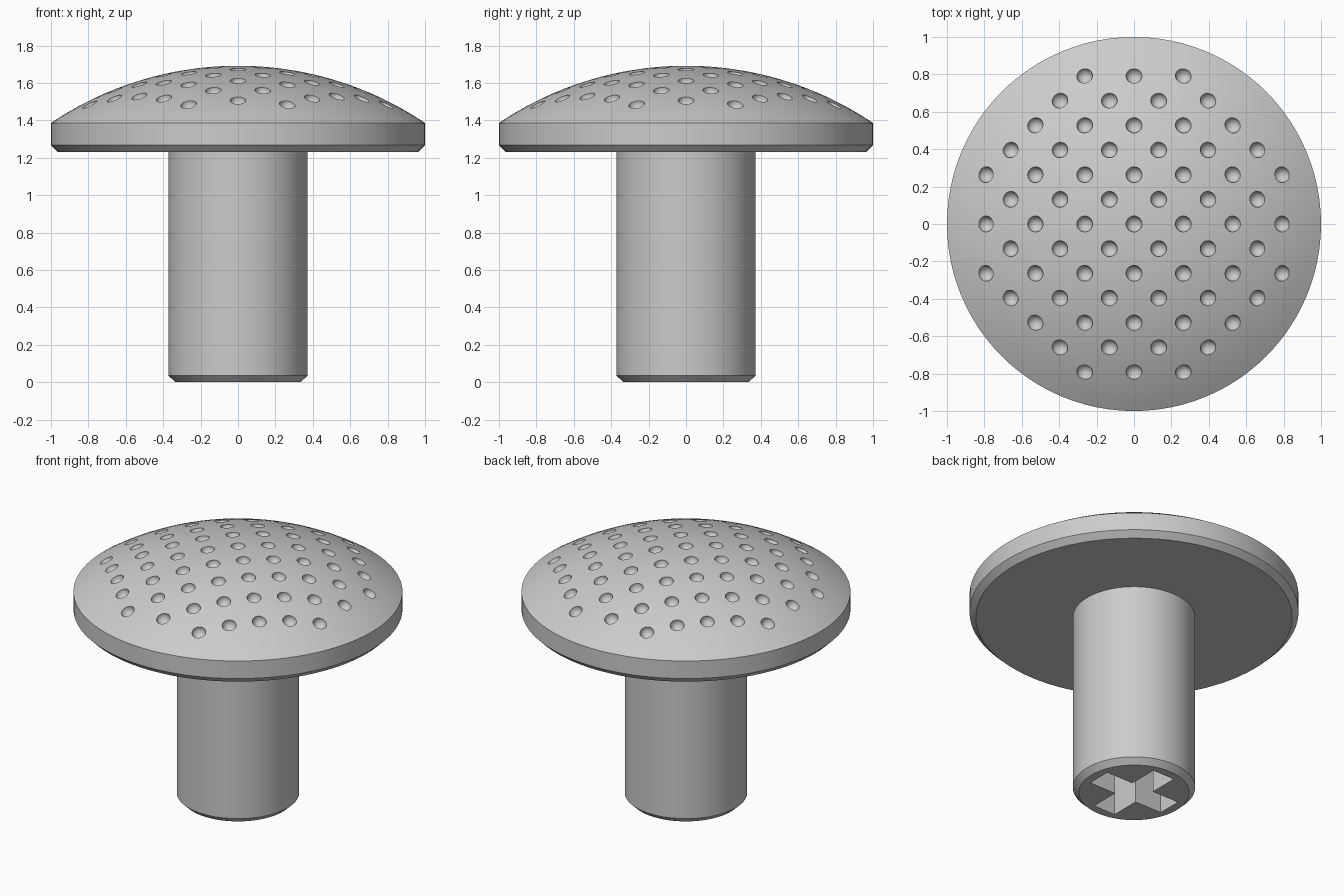
import bpy, bmesh, math
from mathutils import Matrix, Vector

if "Cube" in bpy.data.objects:
    bpy.data.objects.remove(bpy.data.objects["Cube"], do_unlink=True)

HEAD_R, RIM_Z, TOP_Z = 1.0, 1.386, 1.692
RISE = TOP_Z - RIM_Z
DOME_R = (HEAD_R ** 2 + RISE ** 2) / (2 * RISE)
DOME_C = TOP_Z - DOME_R

grey = bpy.data.materials.new("plain_grey")
grey.use_nodes = True
colour = (0.6, 0.6, 0.6, 1)
grey.diffuse_color = colour
grey.node_tree.nodes["Principled BSDF"].inputs["Base Color"].default_value = colour


def dome_z(r):
    return DOME_C + math.sqrt(DOME_R ** 2 - r ** 2)


def make_object(name, bm):
    bmesh.ops.recalc_face_normals(bm, faces=bm.faces)
    mesh = bpy.data.meshes.new(name)
    bm.to_mesh(mesh)
    bm.free()
    mesh.materials.append(grey)
    obj = bpy.data.objects.new(name, mesh)
    bpy.context.collection.objects.link(obj)
    return obj


def lathe(name, profile, steps):
    bm = bmesh.new()
    verts = [bm.verts.new((r, 0, z)) for r, z in profile]
    edges = [bm.edges.new(pair) for pair in zip(verts, verts[1:])]
    bmesh.ops.spin(bm, geom=verts + edges, cent=(0, 0, 0), axis=(0, 0, 1),
                   angle=math.tau, steps=steps, use_duplicate=False)
    bmesh.ops.remove_doubles(bm, verts=bm.verts, dist=0.0005)
    return make_object(name, bm)


def carve(target, cutter):
    cutter.hide_render = True
    mod = target.modifiers.new("carve", 'BOOLEAN')
    mod.operation = 'DIFFERENCE'
    mod.solver = 'EXACT'
    mod.object = cutter
    bpy.context.view_layer.objects.active = target
    bpy.ops.object.modifier_apply(modifier=mod.name)
    bpy.data.objects.remove(cutter, do_unlink=True)


# Shank with chamfered foot, flat underside, chamfered rim and domed cap
RINGS = 20
profile = [(0, 0), (0.335, 0), (0.372, 0.036), (0.372, 1.23),
           (0.962, 1.23), (HEAD_R, 1.268)]
profile += [(HEAD_R * (1 - i / RINGS), dome_z(HEAD_R * (1 - i / RINGS)))
            for i in range(RINGS + 1)]
body = lathe("domed_pin", profile, 96)

# Staggered grid of round dimples on the dome
PITCH, DIMPLE_R, FIELD_R = 0.264, 0.043, 0.86
bm = bmesh.new()
for row in range(-6, 7):
    for col in range(-6, 7):
        x, y = col * PITCH / 2, row * PITCH / 2
        r = math.hypot(x, y)
        if (row + col) % 2 == 0 and r < FIELD_R:
            # even rows use even columns, odd rows sit half a pitch across
            place = Matrix.Translation(Vector((x, y, dome_z(r))))
            bmesh.ops.create_icosphere(bm, subdivisions=3, radius=DIMPLE_R,
                                       matrix=place)
carve(body, make_object("dimple_cutter", bm))

# Cross-shaped drive socket in the foot
ARM, WIDTH, DEPTH = 0.56, 0.162, 0.3
for size in ((ARM, WIDTH), (WIDTH, ARM)):
    bm = bmesh.new()
    bmesh.ops.create_cube(bm, size=1, matrix=Matrix.Diagonal((*size, 2 * DEPTH, 1)))
    carve(body, make_object("socket_cutter", bm))

# Smooth curved faces, crisp edges
bpy.ops.object.select_all(action='DESELECT')
body.select_set(True)
bpy.context.view_layer.objects.active = body
bpy.ops.object.shade_smooth_by_angle(angle=math.radians(25))
